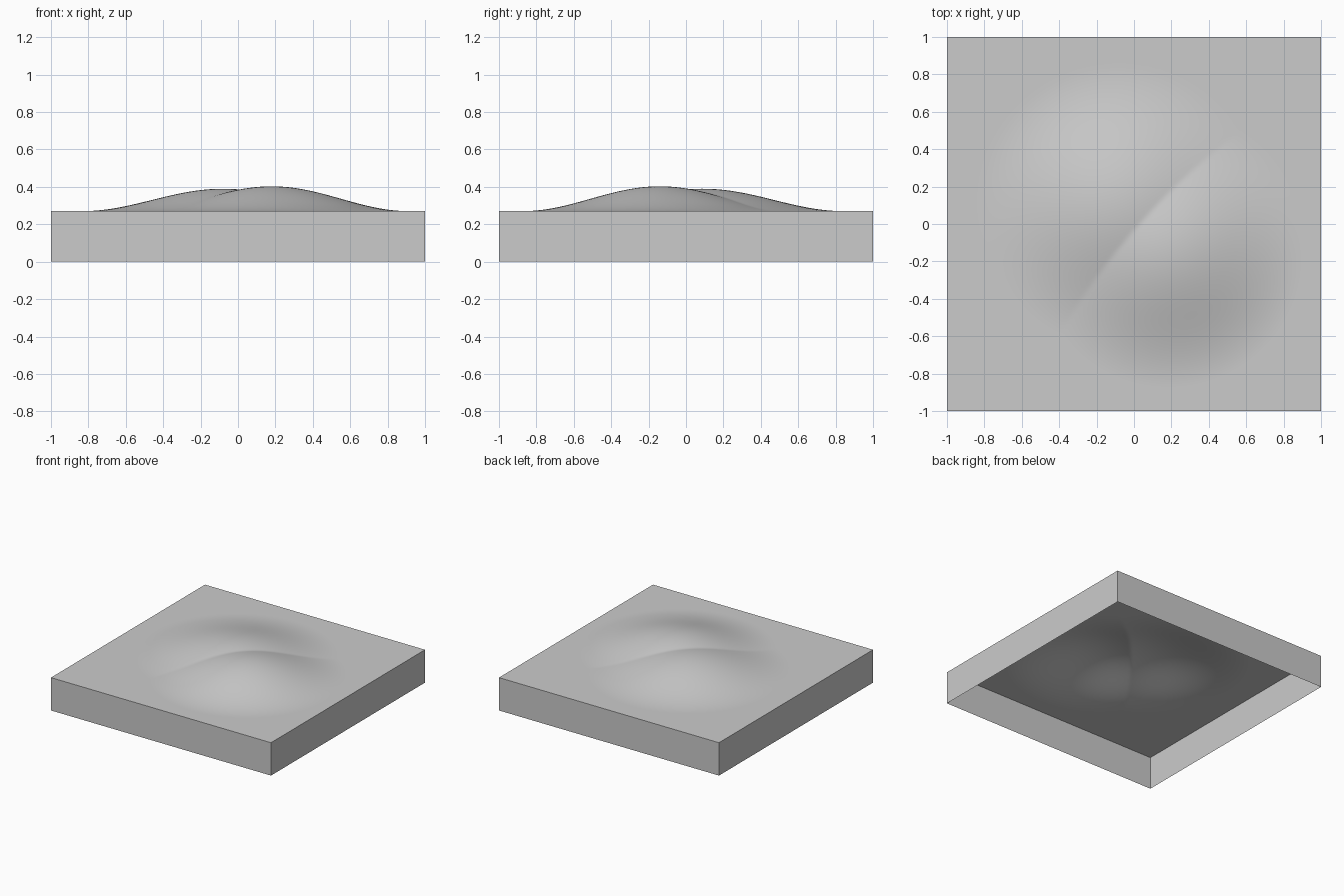
import bpy, bmesh, math

if "Cube" in bpy.data.objects:
    bpy.data.objects.remove(bpy.data.objects["Cube"])

BASE = 0.27
# Hills: centre x, centre y, radius, height
HILLS = [(-0.08, 0.09, 0.76, 0.120), (0.18, -0.14, 0.74, 0.133)]


def height(x, y):
    """Cosine-shaped hills meeting in a crease."""
    best = 0.0
    for cx, cy, radius, h in HILLS:
        t = min(math.hypot(x - cx, y - cy) / radius, 1.0)
        best = max(best, h * (1 + math.cos(math.pi * t)) / 2)
    return BASE + best


# Ground surface
bm = bmesh.new()
bmesh.ops.create_grid(bm, x_segments=120, y_segments=120, size=1.0)
for v in bm.verts:
    v.co.z = height(v.co.x, v.co.y)

# Side walls, open underneath
rim = [e for e in bm.edges if e.is_boundary]
result = bmesh.ops.extrude_edge_only(bm, edges=rim)
for v in result["geom"]:
    if isinstance(v, bmesh.types.BMVert):
        v.co.z = 0.0
bmesh.ops.recalc_face_normals(bm, faces=bm.faces)
bm.faces.ensure_lookup_table()
if max(bm.faces, key=lambda f: f.calc_center_median().z).normal.z < 0:
    bmesh.ops.reverse_faces(bm, faces=bm.faces)

mesh = bpy.data.meshes.new("terrain_tile")
bm.to_mesh(mesh)
bm.free()
tile = bpy.data.objects.new("terrain_tile", mesh)
bpy.context.collection.objects.link(tile)

# Smooth hills, sharp rim
bpy.context.view_layer.objects.active = tile
tile.select_set(True)
bpy.ops.object.shade_smooth_by_angle(angle=math.radians(40))
